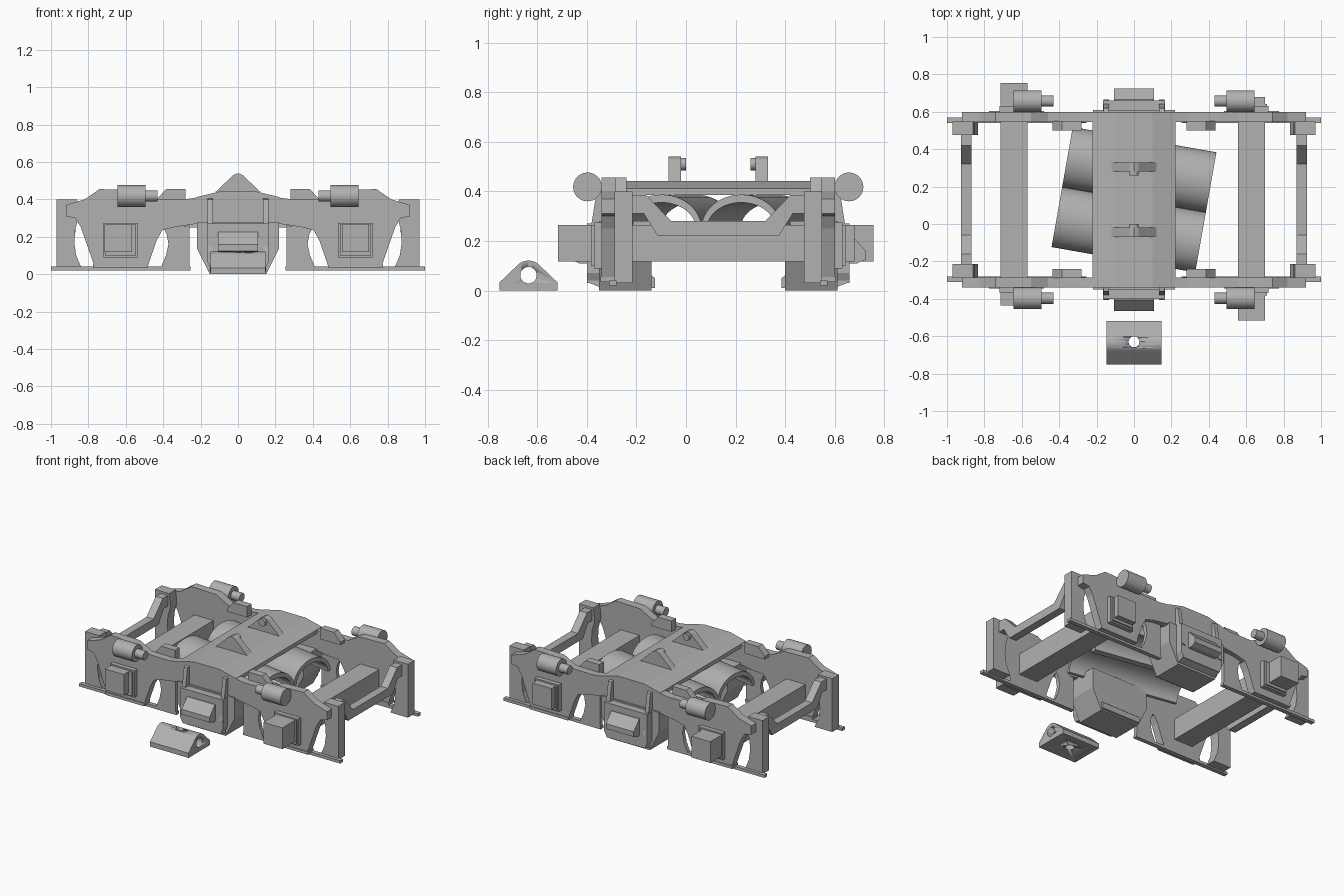
import bpy, bmesh, math
from mathutils import Matrix, Vector

if "Cube" in bpy.data.objects:
    bpy.data.objects.remove(bpy.data.objects["Cube"])

CY = 0.13  # centre line of the truck in y
grey = bpy.data.materials.new("plain grey")
grey.diffuse_color = (0.44, 0.44, 0.44, 1)
grey.use_nodes = True
grey.node_tree.nodes["Principled BSDF"].inputs["Base Color"].default_value = grey.diffuse_color


def finish(name, bm, smooth=False):
    bmesh.ops.recalc_face_normals(bm, faces=bm.faces)
    me = bpy.data.meshes.new(name)
    bm.to_mesh(me)
    bm.free()
    me.materials.append(grey)
    ob = bpy.data.objects.new(name, me)
    bpy.context.collection.objects.link(ob)
    if smooth:
        bpy.ops.object.select_all(action='DESELECT')
        ob.select_set(True)
        bpy.context.view_layer.objects.active = ob
        bpy.ops.object.shade_smooth_by_angle(angle=math.radians(35))
    return ob


def prism(name, pts, axis, a, b, smooth=False):
    """Extrude a profile: axis 'y' takes (x, z) points, axis 'x' takes (y, z)."""
    def place(p, t):
        return (p[0], t, p[1]) if axis == 'y' else (t, p[0], p[1])
    bm = bmesh.new()
    f = bm.faces.new([bm.verts.new(place(p, a)) for p in pts])
    ext = bmesh.ops.extrude_face_region(bm, geom=[f])
    step = Vector(place((0, 0), b - a))
    bmesh.ops.translate(bm, vec=step, verts=[v for v in ext['geom'] if isinstance(v, bmesh.types.BMVert)])
    return finish(name, bm, smooth)


def box(name, x0, x1, y0, y1, z0, z1):
    return prism(name, [(x0, z0), (x1, z0), (x1, z1), (x0, z1)], 'y', y0, y1)


def rod(name, centre, r, length, axis, n=32):
    bm = bmesh.new()
    rot = {'x': Matrix.Rotation(math.pi / 2, 4, 'Y'), 'y': Matrix.Rotation(math.pi / 2, 4, 'X'),
           'z': Matrix.Identity(4)}[axis]
    bmesh.ops.create_cone(bm, cap_ends=True, segments=n, radius1=r, radius2=r, depth=length,
                          matrix=Matrix.Translation(centre) @ rot)
    return finish(name, bm, True)


def cut(ob, cutter):
    m = ob.modifiers.new("hole", 'BOOLEAN')
    m.operation, m.object, m.solver = 'DIFFERENCE', cutter, 'EXACT'
    cutter.hide_render = True
    cutter.hide_viewport = True


def mirrored(half):
    return half + [(-x, z) for x, z in reversed(half) if x > 0]


def flip(pts, s):
    return [(s * x, z) for x, z in pts]


# Profiles in (x, z)
frame = mirrored([(0, .44), (.10, .44), (.22, .41), (.29, .40), (.46, .402), (.55, .45), (.74, .455),
                  (.82, .40), (.92, .37), (.92, .31), (.87, .30), (.84, .25), (.77, .05), (.48, .05),
                  (.435, .18), (.405, .235), (.34, .252), (.22, .27), (0, .27)])
outer_post = [(.97, .03), (.97, .40), (.86, .40), (.85, .31), (.87, .24), (.875, .17), (.865, .10), (.835, .03)]
inner_post = [(.26, .03), (.26, .26), (.40, .25), (.38, .21), (.372, .16), (.385, .10), (.415, .03)]
hopper = mirrored([(0, .28), (.22, .28), (.22, .14), (.15, .0)])

for s, end in ((-1, "front"), (1, "back")):
    def Y(d):
        return CY + s * d
    # Side frame with foot rails and posts
    prism(end + "_side_frame", frame, 'y', Y(.415), Y(.47))
    for k, side in ((-1, "left"), (1, "right")):
        tag = end + "_" + side
        def X(a, b):
            return sorted((k * a, k * b))
        box(tag + "_foot_rail", *X(.255, 1), Y(.41), Y(.44), .02, .04)
        box(tag + "_foot_plate", *X(.48, .775), Y(.41), Y(.475), .035, .055)
        prism(tag + "_end_post", flip(outer_post, k), 'y', Y(.345), Y(.418))
        prism(tag + "_inner_post", flip(inner_post, k), 'y', Y(.413), Y(.44))
        # Bearing pads around the axle beam
        box(tag + "_outer_pad", *X(.535, .72), Y(.46), Y(.50), .09, .275)
        box(tag + "_inner_pad", *X(.545, .71), Y(.46), Y(.512), .10, .265)
        # Wedge-ended stop on the inner top edge
        prism(tag + "_stop", flip([(.28, .38), (.28, .455), (.385, .455), (.435, .40), (.435, .38)], k),
              'y', Y(.37), Y(.42))
        # Damper cylinder and its rod
        rod(tag + "_damper", (k * .57, Y(.527), .418), .058, .15, 'x')
        rod(tag + "_damper_rod", (k * .465, Y(.527), .418), .03, .07, 'x', 24)
        # Upright guide on the hopper
        prism(tag + "_guide", [(Y(.465), .405), (Y(.49), .40), (Y(.535), .12), (Y(.465), .10)],
              'x', k * .135, k * .162)
    # Central spring hopper, its inner shelf and nose
    prism(end + "_hopper", hopper, 'y', Y(.27), Y(.48))
    prism(end + "_hopper_face", mirrored([(0, .27), (.165, .27), (.165, .07), (.145, .03)]),
          'y', Y(.47), Y(.53))
    prism(end + "_hopper_foot", [(Y(.255), .01), (Y(.255), .05), (Y(.33), .11), (Y(.53), .11),
                                 (Y(.53), .035), (Y(.45), .003)], 'x', -.15, .15)
    prism(end + "_nose", [(Y(.50), .225), (Y(.535), .225), (Y(.595), .16), (Y(.595), .125),
                          (Y(.56), .11), (Y(.50), .11)], 'x', -.107, .107)

# Wide centre bolster bent to follow the frame tops
prism("bolster", mirrored([(0, .442), (.10, .442), (.222, .412), (.222, .385), (0, .385)]),
      'y', CY - .47, CY + .47)

# Axle beams, staggered lengthwise
box("right_axle_beam", .555, .70, -.515, .68, .118, .265)
box("left_axle_beam", -.715, -.57, -.435, .755, .118, .265)

# Dropped cross bars between the end posts
drop = [(-.36, .385), (-.29, .385), (-.19, .28), (.19, .28), (.29, .385), (.36, .385),
        (.36, .31), (.30, .31), (.245, .222), (-.245, .222), (-.30, .31), (-.36, .31)]
for k, side in ((-1, "left"), (1, "right")):
    prism(side + "_cross_bar", [(y + CY, z) for y, z in drop], 'x', k * .87, k * .925)

# Pair of arched covers under the bolster, turned ten degrees
for c, tag in ((-.163, "front"), (.163, "back")):
    arc = [math.pi * i / 24 for i in range(25)]
    pts = [(c + .163 * math.cos(a), .25 + .137 * math.sin(a)) for a in arc]
    pts += [(c + .14 * math.cos(a), .25 + .105 * math.sin(a)) for a in reversed(arc)]
    ob = prism(tag + "_arched_cover", pts, 'x', -.39, .39, True)
    ob.data.transform(Matrix.Translation((0, CY, 0)) @ Matrix.Rotation(math.radians(-10), 4, 'Z'))

# Triangular lugs with pins on the bolster
for s, tag in ((-1, "front"), (1, "back")):
    a, b = CY + s * .15, CY + s * .20
    prism(tag + "_lug", [(-.12, .44), (.12, .44), (.025, .53), (0, .54), (-.025, .53)], 'y', a, b)
    rod(tag + "_lug_pin", (0, CY + s * .145, .51), .025, .03, 'y', 20)

# Loose round-topped bearing block with a cross bore and a vertical hole
top = [(-.635 + .062 * math.cos(a), .059 + .062 * math.sin(a))
       for a in [math.radians(45 + 90 * i / 12) for i in range(13)]]
block = prism("bearing_block", [(-.752, 0), (-.518, 0), (-.518, .033)] + top + [(-.752, .033)],
              'x', -.148, .148, True)
cut(block, rod("bore_cutter", (0, -.635, .062), .033, .5, 'x'))
cut(block, rod("hole_cutter", (0, -.63, .06), .029, .4, 'z'))
